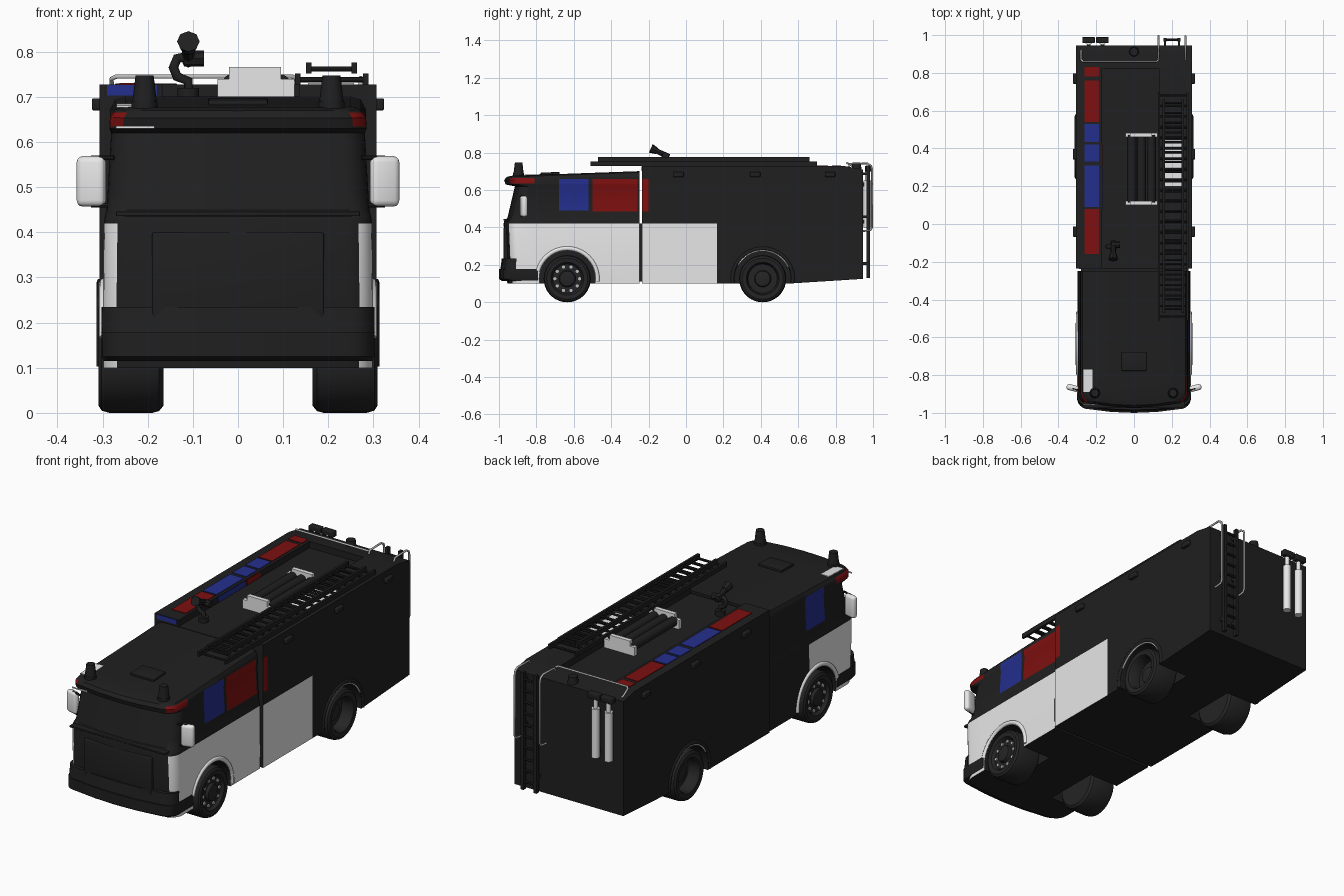
import bpy, bmesh, math
from mathutils import Vector, Matrix

if "Cube" in bpy.data.objects:
    bpy.data.objects.remove(bpy.data.objects["Cube"])


def mat(name, r, g, b):
    m = bpy.data.materials.new(name)
    m.diffuse_color = (r, g, b, 1)
    m.use_nodes = True
    m.node_tree.nodes["Principled BSDF"].inputs["Base Color"].default_value = m.diffuse_color
    return m


BLACK = mat("black_paint", .014, .014, .014)
WHITE = mat("white_paint", .8, .8, .8)
RED = mat("red_paint", .21, .005, .005)
BLUE = mat("blue_paint", .017, .028, .27)
TYRE = mat("tyre_rubber", .018, .018, .018)
CHROME = mat("chrome", .5, .5, .5)
PAINTS = [BLACK, WHITE, RED, BLUE]


def finish(name, bm, mats):
    bmesh.ops.recalc_face_normals(bm, faces=bm.faces[:])
    me = bpy.data.meshes.new(name)
    bm.to_mesh(me)
    bm.free()
    for m in mats:
        me.materials.append(m)
    ob = bpy.data.objects.new(name, me)
    bpy.context.collection.objects.link(ob)
    return ob


def box(name, x0, x1, y0, y1, z0, z1, m=BLACK, bevel=0):
    bm = bmesh.new()
    c = Vector(((x0 + x1) / 2, (y0 + y1) / 2, (z0 + z1) / 2))
    bmesh.ops.create_cube(bm, size=1, matrix=Matrix.Translation(c) @ Matrix.Diagonal((x1 - x0, y1 - y0, z1 - z0, 1)))
    if bevel:
        bmesh.ops.bevel(bm, geom=bm.edges[:], offset=bevel, segments=3, profile=.5, affect='EDGES')
    return finish(name, bm, [m])


def rod(name, a, b, r, m=BLACK, r2=None, n=16):
    a, b = Vector(a), Vector(b)
    d = b - a
    mx = Matrix.Translation((a + b) / 2) @ d.to_track_quat('Z', 'Y').to_matrix().to_4x4()
    bm = bmesh.new()
    bmesh.ops.create_cone(bm, cap_ends=True, segments=n, radius1=r, radius2=r if r2 is None else r2,
                          depth=d.length, matrix=mx)
    return finish(name, bm, [m])


def tube(name, pts, r, m):
    cu = bpy.data.curves.new(name, 'CURVE')
    cu.dimensions = '3D'
    cu.bevel_depth, cu.bevel_resolution, cu.use_fill_caps = r, 2, True
    sp = cu.splines.new('POLY')
    sp.points.add(len(pts) - 1)
    for p, q in zip(sp.points, pts):
        p.co = (*q, 1)
    cu.materials.append(m)
    ob = bpy.data.objects.new(name, cu)
    bpy.context.collection.objects.link(ob)


def loft(rings):
    bm = bmesh.new()
    vs = [[bm.verts.new(p) for p in r] for r in rings]
    n = len(vs[0])
    for a, b in zip(vs, vs[1:]):
        for i in range(n):
            bm.faces.new((a[i], a[(i + 1) % n], b[(i + 1) % n], b[i]))
    bm.faces.new(vs[0])
    bm.faces.new(vs[-1])
    return bm


def plan(z, hw, yf, yr, tilt=0, r=.06):
    """Horizontal outline: square back, rounded and slightly bowed front."""
    half = [(hw, yr)]
    for i in range(7):
        a = math.pi / 2 * i / 6
        half.append((hw - r + r * math.cos(a), yf + .02 + r - r * math.sin(a)))
    half.append((hw * .4, yf + .005))
    pts = half + [(0, yf)] + [(-x, y) for x, y in reversed(half)]
    return [(x, y, z + tilt * (y + 1)) for x, y in pts]


def paint(bm, rules):
    """Cut the shell along each rule's limits, then colour side faces inside them."""
    for _, _, y0, y1, z0, z1 in rules:
        for axis, vals in ((1, (y0, y1)), (2, (z0, z1))):
            for v in vals:
                co, no = Vector((0, 0, 0)), Vector((0, 0, 0))
                co[axis], no[axis] = v, 1
                bmesh.ops.bisect_plane(bm, geom=bm.verts[:] + bm.edges[:] + bm.faces[:],
                                       plane_co=co, plane_no=no, dist=1e-5)
    bm.normal_update()
    for f in bm.faces:
        c = f.calc_center_median()
        if abs(f.normal.x) < .4:
            continue
        for k, side, y0, y1, z0, z1 in rules:
            if side * c.x > 0 and y0 < c.y < y1 and z0 < c.z < z1:
                f.material_index = k


def cut(ob, cutter):
    cutter.hide_render = True
    md = ob.modifiers.new("cut", 'BOOLEAN')
    md.operation, md.solver, md.object = 'DIFFERENCE', 'EXACT', cutter
    bpy.context.view_layer.objects.active = ob
    bpy.ops.object.modifier_apply(modifier=md.name)
    bpy.data.objects.remove(cutter)


FY, RY, WZ = -.635, .41, .126   # axle positions

# Cab shell with recessed windscreen and visor
CR = -.248
bm = loft([plan(.10, .298, -.955, CR), plan(.18, .30, -.965, CR), plan(.42, .297, -.975, CR),
           plan(.435, .295, -.972, CR), plan(.45, .291, -.955, CR), plan(.62, .281, -.915, CR),
           plan(.63, .285, -.965, CR), plan(.652, .283, -.972, CR, .03),
           plan(.668, .272, -.96, CR, .035), plan(.674, .25, -.935, CR, .036)])
paint(bm, [(1, 1, -1, CR + .01, .10, .42), (1, -1, -1, -.57, .10, .42),
           (3, 1, -.68, -.52, .49, .66), (2, 1, -.5, -.26, .485, .66),
           (3, -1, -.71, -.56, .49, .66), (2, 1, -1, -.81, .635, .665), (2, -1, -1, -.81, .635, .665)])
cab = finish("cab", bm, PAINTS)

# Rear body: side profile extruded across the width
prof = [(-.235, .10), (.55, .10), (.945, .125), (.945, .71), (.85, .728), (-.235, .728)]
bm = loft([[(x, y, z) for y, z in prof] for x in (-.307, .307)])
paint(bm, [(1, 1, -.235, .165, .10, .42), (2, 1, -.235, -.2, .485, .66)])
body = finish("rear_body", bm, PAINTS)
cut(body, box("roof_well_cutter", -.17, .135, -.4, .82, .695, .9))
for s in (1, -1):
    for ob, y in ((cab, FY), (body, RY)):
        cut(ob, rod("arch_cutter", (s * .13, y, WZ), (s * .4, y, WZ), .15, n=40))
box("cab_body_joint", -.28, .28, -.26, -.22, .11, .42)

# Bumper and front panel
finish("bumper", loft([plan(.115, .298, -.985, -.79), plan(.125, .302, -1, -.79), plan(.178, .302, -1, -.79)]), [BLACK])
finish("bumper_top", loft([plan(.178, .303, -.992, -.91), plan(.235, .302, -.985, -.91)]), [BLACK])
box("front_panel", -.19, .19, -.975, -.95, .195, .40, bevel=.004)
box("wiper_strip", -.27, .27, -.975, -.94, .436, .446, bevel=.002)

# Wheels turned from a profile
def wheel(name, s, y, dish):
    prof = [(.04, .165), (.11, .165), (.122, .175), (.126, .19), (.126, .285), (.121, .302), (.110, .309),
            (.088, .306), (.082, .298), (.078, dish), (.045, dish), (.04, dish + .015), (.03, dish + .018)]
    rings = []
    for r, x in prof:
        rings.append([(s * x, y + r * math.cos(i * math.pi / 18), WZ + r * math.sin(i * math.pi / 18))
                      for i in range(36)])
    finish(name, loft(rings), [TYRE])


for s, side in ((1, "right"), (-1, "left")):
    wheel("front_wheel_" + side, s, FY, .29)
    wheel("rear_wheel_" + side, s, RY, .245)
    for i in range(10):
        a = i * math.pi / 5
        p = (FY + .066 * math.cos(a), WZ + .066 * math.sin(a))
        rod("wheel_bolt", (s * .285, *p), (s * .296, *p), .009, CHROME, n=8)

    # Wheel arch trims
    def arch(y, r, x, a0, a1):
        return [(s * x, y + r * math.cos(math.radians(a0 + (a1 - a0) * i / 20)),
                 WZ + r * math.sin(math.radians(a0 + (a1 - a0) * i / 20))) for i in range(21)]
    tube("front_arch_trim", arch(FY, .162, .296, -5, 165), .012, WHITE)
    tube("rear_arch", arch(RY, .162, .303, -8, 188), .011, BLACK)
    tube("rear_arch_trim", arch(RY, .15, .306, 25, 150), .004, WHITE)

    # Mirrors, beacons, side locker lamps
    mir = box("mirror_" + side, -.033, .033, -.016, .016, -.056, .056, WHITE, .014)
    mir.location, mir.rotation_euler = (s * .325, -.868, .513), (0, 0, s * .25)
    for z in (.565, .46):
        rod("mirror_arm", (s * .275, -.885, z), (s * .325, -.87, z), .005, n=8)
    rod("beacon_base_" + side, (s * .207, -.895, .66), (s * .207, -.895, .69), .029)
    rod("beacon_" + side, (s * .207, -.895, .69), (s * .207, -.895, .748), .027, r2=.02)
    for y in (-.04, .37, .77):
        box("side_lamp", s * .312 - .012, s * .312 + .012, y - .028, y + .028, .67, .697, bevel=.005)

# Cab roof details
hatch = box("roof_hatch", -.066, .066, -.05, .05, -.006, .006, bevel=.003)
hatch.location, hatch.rotation_euler = (0, -.727, .689), (.036, 0, 0)
patch = box("roof_patch", -.024, .024, -.06, .06, -.002, .002, WHITE)
patch.location, patch.rotation_euler = (-.245, -.83, .681), (.036, 0, 0)
box("visor_strip", -.27, -.185, -.957, -.952, .630, .636, WHITE)

# Painted stripe on the left roof ledge
for y0, y1, m in ((-.16, .08, RED), (.09, .31, BLUE), (.33, .42, BLUE), (.435, .53, BLUE),
                  (.54, .76, RED), (.78, .83, RED)):
    box("roof_stripe", -.262, -.184, y0, y1, .727, .731, m)
box("ledge_front_stripe", -.29, -.18, -.238, -.234, .703, .726, BLUE)
box("ledge_inner_blue", -.171, -.167, .08, .3, .698, .726, BLUE)
box("ledge_inner_red", -.171, -.167, .31, .42, .698, .726, RED)

# Hose tubes with white end brackets
for y in (.1, .46):
    box("tube_bracket_low", -.045, .125, y, y + .022, .69, .74, WHITE)
    box("tube_bracket_high", -.02, .095, y, y + .022, .735, .766, WHITE)
for x in (-.012, .04, .092):
    rod("suction_tube", (x, .115, .727), (x, .47, .727), .024)

# Roof ladder in two nested sections
box("ladder_pad", .155, .257, .2, .445, .726, .731, WHITE)
for x0, x1, y0, y1, z in ((.132, .283, -.51, .70, .738), (.157, .258, -.47, .66, .762)):
    for x in (x0, x1):
        box("ladder_rail", x - .006, x + .006, y0, y1, z - .01, z + .014)
    for i in range(22):
        y = y0 + .02 + i * (y1 - y0 - .04) / 21
        rod("ladder_rung", (x0, y, z), (x1, y, z), .006, n=8)

# Water cannon
tube("cannon_pipe", [(-.11, -.12, .69), (-.11, -.12, .735), (-.135, -.12, .745), (-.143, -.12, .765),
                     (-.135, -.12, .785), (-.11, -.12, .79), (-.09, -.115, .785)], .011, BLACK)
rod("cannon_base", (-.11, -.12, .69), (-.11, -.12, .72), .024)
rod("cannon_joint", (-.12, -.11, .785), (-.075, -.11, .785), .018, n=8)
rod("cannon_barrel", (-.11, -.09, .778), (-.11, -.16, .81), .014, n=8)
rod("cannon_nozzle", (-.11, -.155, .808), (-.11, -.188, .823), .017, r2=.025, n=8)

# Rear ladder, grab rails and roof rail
for x in (.165, .238):
    box("rear_ladder_rail", x - .008, x + .008, .965, .985, .13, .73)
    for z in (.2, .45, .68):
        box("rear_ladder_bracket", x - .005, x + .005, .94, .97, z, z + .015)
for i in range(10):
    rod("rear_ladder_rung", (.165, .975, .17 + i * .058), (.238, .975, .17 + i * .058), .007, n=8)
for x in (.13, .272):
    tube("grab_rail", [(x, .865, .715), (x, .88, .74), (x, .97, .742), (x, .99, .73), (x, .995, .71),
                       (x, .995, .40), (x, .985, .385), (x, .94, .38)], .005, CHROME)
tube("roof_rail", [(-.28, .935, .70), (-.28, .87, .74), (-.27, .86, .745), (.12, .86, .745), (.13, .87, .74)], .005, CHROME)
rod("rear_beacon", (0, .912, .70), (0, .912, .748), .028, r2=.022)

# Rear floodlights on white cylinders
for x in (-.24, -.167):
    rod("flood_cylinder", (x, .968, .40), (x, .968, .65), .02, WHITE)
    rod("flood_neck", (x, .968, .65), (x, .968, .71), .011, WHITE)
    box("floodlight", x - .033, x + .033, .958, .99, .70, .73, bevel=.004)
    for z in (.42, .62):
        box("cylinder_clip", x - .01, x + .01, .94, .965, z, z + .02)

# Smooth shading with sharp edges kept
bpy.ops.object.select_all(action='DESELECT')
for ob in bpy.context.scene.objects:
    if ob.type == 'MESH':
        ob.select_set(True)
        bpy.context.view_layer.objects.active = ob
bpy.ops.object.shade_smooth_by_angle(angle=math.radians(35))
